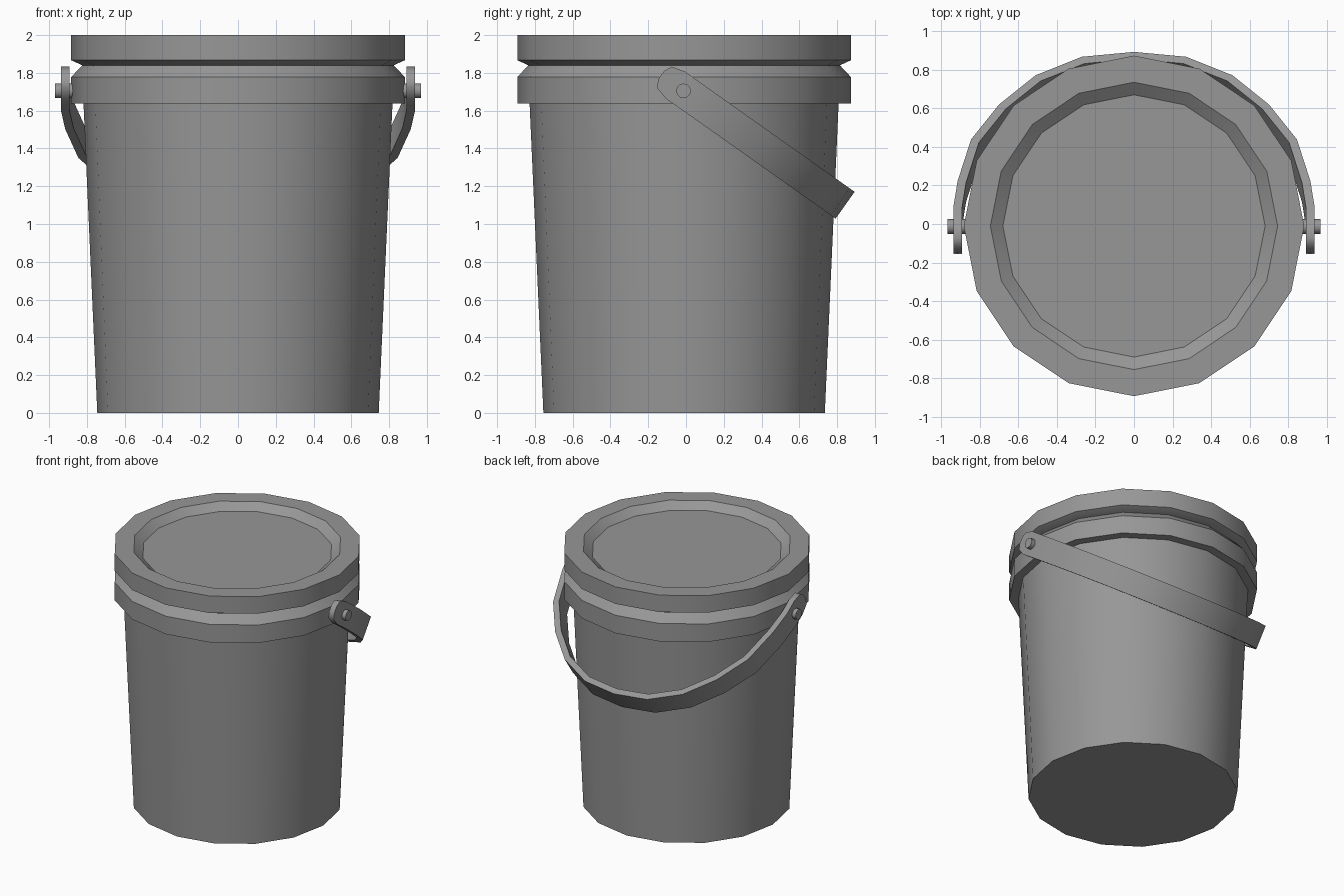
import bpy, bmesh, math
from mathutils import Vector

if "Cube" in bpy.data.objects:
    bpy.data.objects.remove(bpy.data.objects["Cube"])

CY = -0.01          # bucket axis in y
SIDES = 16

# Dark grey plastic for every part
grey = bpy.data.materials.new("dark_grey")
grey.diffuse_color = (0.31, 0.31, 0.31, 1)
grey.use_nodes = True
grey.node_tree.nodes["Principled BSDF"].inputs["Base Color"].default_value = grey.diffuse_color


def shade(ob, degrees):
    ob.data.materials.append(grey)
    bpy.ops.object.select_all(action='DESELECT')
    ob.select_set(True)
    bpy.context.view_layer.objects.active = ob
    bpy.ops.object.shade_smooth_by_angle(angle=math.radians(degrees))


def finish(name, bm, degrees=30):
    bmesh.ops.recalc_face_normals(bm, faces=bm.faces[:])
    mesh = bpy.data.meshes.new(name)
    bm.to_mesh(mesh)
    bm.free()
    ob = bpy.data.objects.new(name, mesh)
    bpy.context.collection.objects.link(ob)
    shade(ob, degrees)


def skin(bm, rings, cap=True):
    """Join successive closed rings of vertices and cap both ends."""
    for a, b in zip(rings, rings[1:]):
        n = len(a)
        for i in range(n):
            j = (i + 1) % n
            bm.faces.new((a[i], a[j], b[j], b[i]))
    bm.faces.new(rings[0])
    bm.faces.new(rings[-1])


def lathe(name, profile):
    """Revolve (radius, z) pairs into a capped 16-sided solid."""
    bm = bmesh.new()
    angles = [2 * math.pi * i / SIDES for i in range(SIDES)]
    skin(bm, [[bm.verts.new((r * math.cos(a), CY + r * math.sin(a), z))
               for a in angles] for r, z in profile])
    finish(name, bm)


# Tapered bucket with its collar
lathe("bucket", [(0.745, 0), (0.818, 1.637), (0.883, 1.637),
                 (0.883, 1.778), (0.825, 1.84)])

# Lid with undercut edge and recessed top
lathe("lid", [(0.82, 1.838), (0.883, 1.867), (0.883, 2.0),
              (0.745, 2.0), (0.68, 1.95)])

# Handle: strip swung back and down about the pivot
PIVOT = Vector((0, -0.013, 1.705))
A = math.radians(35.3)
ALONG = Vector((0, math.cos(A), -math.sin(A)))
ACROSS = Vector((0, math.sin(A), math.cos(A)))
THICK = 0.045

# (x, distance along, half width) from the rounded end to the middle
half = [(0.937, -0.145, 0.025), (0.937, -0.125, 0.068), (0.937, -0.05, 0.088),
        (0.937, 0.06, 0.087), (0.915, 0.227, 0.087), (0.845, 0.492, 0.087),
        (0.70, 0.714, 0.087), (0.51, 0.90, 0.087), (0.27, 1.017, 0.087),
        (0.0, 1.048, 0.087)]
path = half + [(-x, u, w) for x, u, w in reversed(half[:-1])]

bm = bmesh.new()
rows = []
for i, (x, u, w) in enumerate(path):
    x0, u0, _ = path[max(i - 1, 0)]
    x1, u1, _ = path[min(i + 1, len(path) - 1)]
    t = Vector((x1 - x0, u1 - u0)).normalized()
    xi, ui = x - t.y * THICK, u + t.x * THICK
    rows.append([bm.verts.new(PIVOT + Vector((px, 0, 0)) + ALONG * pu + ACROSS * pw)
                 for px, pu, pw in ((x, u, w), (x, u, -w), (xi, ui, -w), (xi, ui, w))])
skin(bm, rows)
finish("handle", bm, 65)

# Pivot pins joining the handle to the collar
for side, label in ((1, "right"), (-1, "left")):
    bpy.ops.mesh.primitive_cylinder_add(
        vertices=12, radius=0.039, depth=0.117,
        location=(side * 0.91, PIVOT.y, PIVOT.z), rotation=(0, math.pi / 2, 0))
    pin = bpy.context.object
    pin.name = "pin_" + label
    shade(pin, 40)
